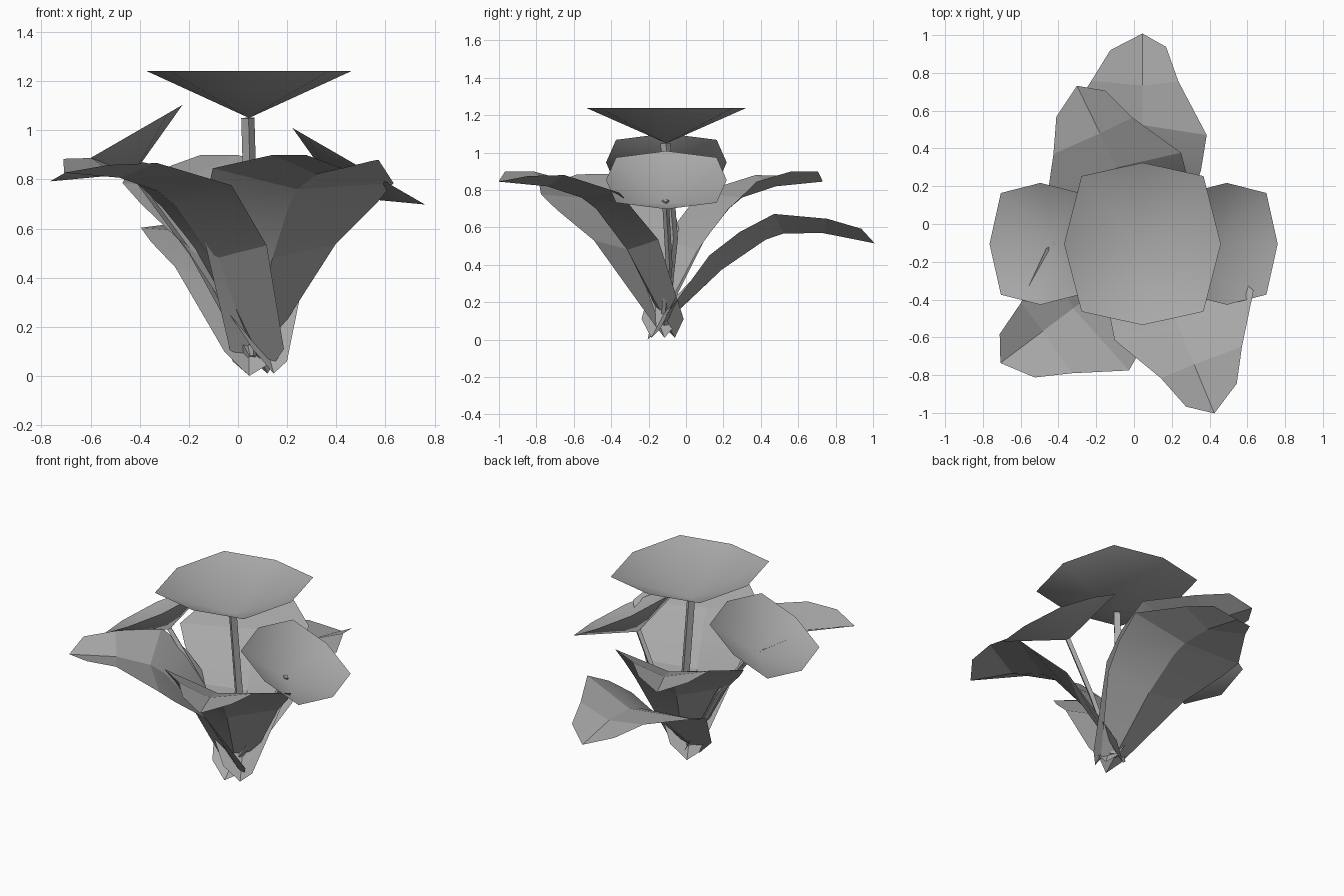
import bpy
import bmesh
from math import radians, sin, cos, pi
from mathutils import Matrix, Vector

cube = bpy.data.objects.get("Cube")
if cube:
    bpy.data.objects.remove(cube, do_unlink=True)

# One plain grey for the whole plant
grey = bpy.data.materials.new("plant_grey")
grey.use_nodes = True
colour = (0.4, 0.4, 0.4, 1.0)
grey.diffuse_color = colour
grey.node_tree.nodes["Principled BSDF"].inputs["Base Color"].default_value = colour


def smooth(obj, angle):
    bpy.ops.object.select_all(action="DESELECT")
    obj.select_set(True)
    bpy.context.view_layer.objects.active = obj
    bpy.ops.object.shade_smooth_by_angle(angle=radians(angle))


def finish(bm, name, matrix, angle):
    bm.transform(matrix)
    mesh = bpy.data.meshes.new(name)
    bm.to_mesh(mesh)
    bm.free()
    mesh.materials.append(grey)
    obj = bpy.data.objects.new(name, mesh)
    bpy.context.collection.objects.link(obj)
    smooth(obj, angle)
    return obj


# Leaf shape: it grows along +x, with a folded keel and two raised edges
KEEL = [(0, 0, 0), (.275, 0, .47), (.455, 0, .69), (.54, 0, .75),
        (.74, 0, .81), (1.02, 0, .835)]
LEFT_EDGE = [(-.01, .1, .1), (.22, .3, .525), (.41, .4, .69), (.5, .44, .775),
             (.75, .27, .87), (.92, .17, .865)]
RIGHT_EDGE = [(.02, -.07, .05), (.19, -.26, .525), (.31, -.31, .69),
              (.46, -.34, .835), (.74, -.19, .89), (.93, -.125, .89)]


def leaf(name, base, heading, pitch=0):
    bm = bmesh.new()
    keel = [bm.verts.new(p) for p in KEEL]
    for edge, flip in ((LEFT_EDGE, False), (RIGHT_EDGE, True)):
        rim = [bm.verts.new(p) for p in edge]
        for i in range(len(keel) - 1):
            quad = [keel[i], keel[i + 1], rim[i + 1], rim[i]]
            bm.faces.new(quad[::-1] if flip else quad)
    matrix = (Matrix.Translation(base)
              @ Matrix.Rotation(radians(heading), 4, "Z")
              @ Matrix.Rotation(radians(pitch), 4, "Y"))
    return finish(bm, name, matrix, 12)


# Flower: a shallow open cone with eight sides, its point at the origin
def flower(name, point, tilt=0, size=1.0):
    bm = bmesh.new()
    centre = bm.verts.new((0, 0, 0))
    rim = []
    for i in range(8):
        a = i * pi / 4
        wide, deep = (1.1, 1.18) if i % 2 else (1, 1)
        rim.append(bm.verts.new((.415 * wide * cos(a), .43 * deep * sin(a), .19)))
    for i in range(8):
        bm.faces.new((centre, rim[i], rim[(i + 1) % 8]))
    matrix = (Matrix.Translation(point)
              @ Matrix.Rotation(radians(tilt), 4, "Y")
              @ Matrix.Scale(size, 4))
    return finish(bm, name, matrix, 45)


# Stem: a four-sided tube swept through a few points
def stem(name, points, radius):
    curve = bpy.data.curves.new(name, "CURVE")
    curve.dimensions = "3D"
    curve.bevel_depth = radius
    curve.bevel_resolution = 0
    curve.use_fill_caps = True
    line = curve.splines.new("POLY")
    line.points.add(len(points) - 1)
    for p, co in zip(line.points, points):
        p.co = Vector(co).to_4d()
    curve.materials.append(grey)
    obj = bpy.data.objects.new(name, curve)
    bpy.context.collection.objects.link(obj)
    bpy.ops.object.select_all(action="DESELECT")
    obj.select_set(True)
    bpy.context.view_layer.objects.active = obj
    bpy.ops.object.convert(target="MESH")
    smooth(bpy.context.view_layer.objects.active, 30)


# Leaves: three upright ones and one that droops to the back
leaf("front_left_leaf", (.035, -.06, .01), -67.5)
leaf("front_right_leaf", (.12, -.115, .01), -143.1, 1)
leaf("back_right_leaf", (.145, -.185, .01), 116)
leaf("back_low_leaf", (.045, -.205, .0), 90, 16.3)

# Flowers
flower("top_flower", (.045, -.105, 1.05))
flower("left_flower", (.42, -.105, .73), 30, .75)
flower("right_flower", (-.424, -.105, .824), -30, .75)

# Stems
stem("top_stem", [(.06, -.12, .08), (.055, -.07, .54), (.04, -.11, 1.05)], .027)
stem("left_stem", [(.06, -.12, .08), (.25, -.09, .4), (.425, -.11, .745)], .018)
stem("right_stem", [(.05, -.12, .08), (-.18, -.09, .5), (-.424, -.105, .83)], .018)
